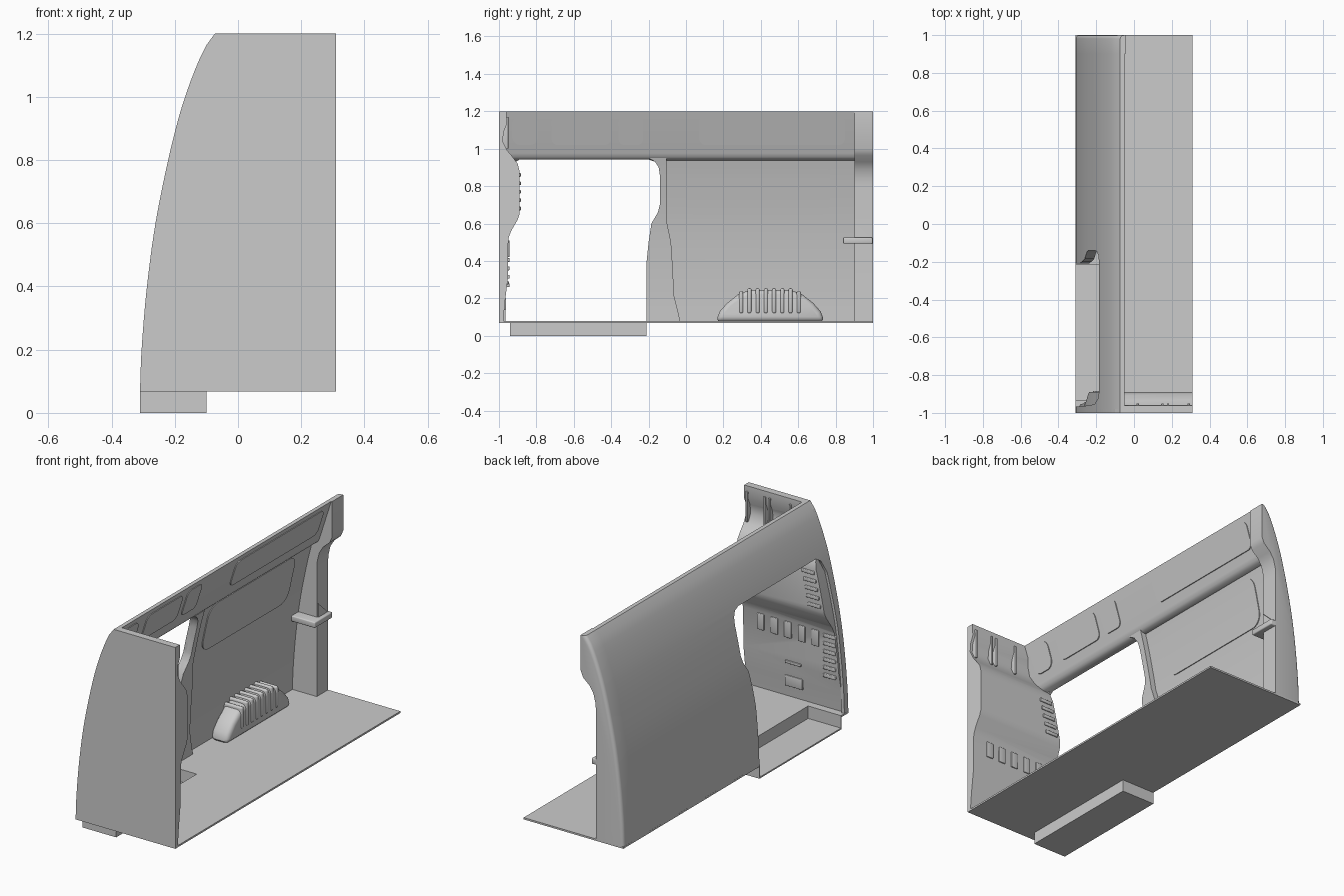
import bpy, bmesh, math
from mathutils import Vector

if "Cube" in bpy.data.objects:
    bpy.data.objects.remove(bpy.data.objects["Cube"])

# Outer side curve of the body, x as a smooth function of z
ZX = [(.07, -.31), (.2, -.305), (.4, -.288), (.6, -.261), (.8, -.221), (.94, -.186),
      (1.03, -.157), (1.1, -.13), (1.16, -.102), (1.2, -.073)]


def outer(z):
    n = len(ZX)
    i = next((k for k in range(n - 1) if z <= ZX[k + 1][0]), n - 2)

    def slope(k):
        a, b = ZX[max(k - 1, 0)], ZX[min(k + 1, n - 1)]
        return (b[1] - a[1]) / (b[0] - a[0])
    (z0, x0), (z1, x1) = ZX[i], ZX[i + 1]
    h = z1 - z0
    t = (z - z0) / h
    return ((2*t**3 - 3*t*t + 1) * x0 + (t**3 - 2*t*t + t) * h * slope(i)
            + (3*t*t - 2*t**3) * x1 + (t**3 - t*t) * h * slope(i + 1))


def curve(z0, z1, off=0.0, n=30):
    return [(outer(z0 + (z1 - z0) * i / n) + off, z0 + (z1 - z0) * i / n) for i in range(n + 1)]


def inner(z):
    return outer(z) + .018


def header(z):
    return -.122 + .32 * (z - .975)


def finish(ob, angle=35):
    bpy.ops.object.select_all(action='DESELECT')
    ob.select_set(True)
    bpy.context.view_layer.objects.active = ob
    for m in list(ob.modifiers):
        bpy.ops.object.modifier_apply(modifier=m.name)
    bpy.ops.object.shade_smooth_by_angle(angle=math.radians(angle))
    return ob


def make(name, bm):
    bmesh.ops.recalc_face_normals(bm, faces=bm.faces[:])
    me = bpy.data.meshes.new(name)
    bm.to_mesh(me)
    bm.free()
    ob = bpy.data.objects.new(name, me)
    bpy.context.collection.objects.link(ob)
    return ob


def prism(name, pts, axis, a, b, bevel=0):
    """Extrude a 2D outline along an axis from a to b."""
    bm = bmesh.new()
    k = 'xyz'.index(axis)

    def pos(p, v):
        c = list(p)
        c.insert(k, v)
        return Vector(c)
    lo, hi = ([bm.verts.new(pos(p, v)) for p in pts] for v in (a, b))
    bm.faces.new(lo)
    bm.faces.new(hi)
    for i in range(len(pts)):
        j = (i + 1) % len(pts)
        bm.faces.new((lo[i], lo[j], hi[j], hi[i]))
    ob = make(name, bm)
    if bevel:
        m = ob.modifiers.new('bevel', 'BEVEL')
        m.width, m.segments, m.limit_method = bevel, 3, 'ANGLE'
    return ob


def box(name, x0, x1, y0, y1, z0, z1, bevel=0):
    return finish(prism(name, [(x0, y0), (x1, y0), (x1, y1), (x0, y1)], 'z', z0, z1, bevel))


def boolean(ob, cutter, op):
    m = ob.modifiers.new('bool', 'BOOLEAN')
    m.object, m.operation, m.solver = cutter, op, 'EXACT'
    finish(ob)
    bpy.data.objects.remove(cutter)
    return ob


def pad(name, y0, y1, z0, z1, r, surf, h=.005):
    """Rounded raised panel that follows the surface x = surf(z)."""
    bm = bmesh.new()
    arc = [r * (1 - math.cos(math.pi / 2 * i / 6)) for i in range(7)]
    rows = [z0 + a for a in arc] + [(z0 + z1) / 2] + [z1 - a for a in reversed(arc)]
    prev = None
    for z in rows:
        d = max(0, r - min(z - z0, z1 - z))
        s = r - math.sqrt(max(0, r * r - d * d))
        ys = (y0 + s, y1 - s)
        cur = [bm.verts.new((surf(z) + o, y, z)) for o, y in
               ((-.004, ys[0]), (h, ys[0]), (h, ys[1]), (-.004, ys[1]))]
        if prev:
            for i in range(3):
                bm.faces.new((prev[i], prev[i + 1], cur[i + 1], cur[i]))
        else:
            bm.faces.new(cur)
        prev = cur
    bm.faces.new(prev)
    return finish(make(name, bm))


# Floor with the step notch
prism("floor", [(-.31, -1), (.31, -1), (.31, 1), (-.31, 1), (-.31, -.21), (-.10, -.21),
                (-.10, -.94), (-.31, -.94)], 'z', .068, .078)

# Sunken step tray, open to the outside
box("step_base", -.31, -.10, -.94, -.21, 0, .008)
box("step_riser", -.106, -.10, -.94, -.21, 0, .078)
box("step_front_side", -.31, -.10, -.94, -.934, 0, .078)
box("step_back_side", -.31, -.10, -.216, -.21, 0, .078)

# Side wall with roof header, cut by the sliding door opening
door_back = [(-.165, .93), (-.146, .9), (-.14, .86), (-.14, .70), (-.15, .66), (-.185, .6),
             (-.2, .5), (-.21, .4), (-.21, .05)]
section = curve(.075, 1.2) + [(-.05, 1.2), (-.122, .975), (-.13, .955), (-.145, .942)] \
    + curve(.938, .075, .018, 24)
wall = prism("side_wall", section, 'y', -.98, .9)
opening = [(-.965, .05), (-.965, .55), (-.955, .85), (-.925, .92), (-.89, .942), (-.2, .942)] + door_back
boolean(wall, prism("door_cutter", opening, 'x', -.5, -.1), 'DIFFERENCE')

# Pillar behind the door opening
pillar = prism("door_pillar", curve(.06, .96, .005, 20) + curve(.96, .06, .05, 20), 'y', -.3, .05)
outline = [(-.2, .95)] + door_back[:-1] + [(-.21, .076), (-.03, .076), (-.065, .22), (-.07, .35),
                                          (-.08, .5), (-.105, .62), (-.105, .95)]
boolean(pillar, prism("pillar_cutter", outline, 'x', -.5, .1), 'INTERSECT')

# Rear door frame, with a rounded outer corner
frame = prism("rear_frame", curve(.075, 1.2) + [(-.045, 1.2), (-.045, 1.0), (-.06, .965), (-.1, .93),
              (-.125, .89), (-.137, .84), (-.14, .8), (-.14, .075)], 'y', .9, 1)
bm = bmesh.new()
bm.from_mesh(frame.data)
rim = [e for e in bm.edges if all(v.co.y > .99 and abs(v.co.x - outer(v.co.z)) < .001 for v in e.verts)
       and abs(e.verts[0].co.z - e.verts[1].co.z) > .01]
bmesh.ops.bevel(bm, geom=rim, offset=.018, segments=3, profile=.5, affect='EDGES')
bm.to_mesh(frame.data)
bm.free()
finish(frame)
box("rear_latch_strip", -.26, -.11, .84, .998, .492, .525, .006)
prism("rear_latch_gusset", [(.905, .525), (.985, .525), (.905, .6)], 'x', -.15, -.132)

# Raised panels on header and wall
for i, (y0, y1, r) in enumerate([(.07, .85, .035), (-.36, -.23, .03), (-.72, -.40, .035), (-.93, -.79, .045)]):
    pad(f"header_panel_{i + 1}", y0, y1, 1.02, 1.172, r, header)
pad("window_panel", 0, .77, .64, .92, .07, inner)

# Wheel arch and its ribs
arch = [(.16, .076), (.18, .13), (.22, .175), (.28, .222), (.34, .245), (.56, .245), (.62, .222),
        (.68, .175), (.72, .13), (.74, .076)]
finish(prism("wheel_arch", arch, 'x', -.29, -.18, .025))
for i in range(8):
    y = .295 + i * .044
    box(f"arch_rib_{i + 1}", -.29, -.175, y - .011, y + .011, .12, .254 if 0 < i < 7 else .24, .009)

# Front partition: flat outer panel plus shaped inner trim
prism("partition_panel", curve(.075, 1.2) + [(.31, 1.2), (.31, .075)], 'y', -1, -.98)
trim = prism("partition_trim", [(-.99, .07), (-.978, .07), (-.968, .18), (-.953, .3), (-.95, .52), (-.935, .56),
             (-.9, .62), (-.89, .65), (-.89, .88), (-.9, .92), (-.93, .96), (-.955, .99), (-.98, 1.04),
             (-.975, 1.09), (-.958, 1.13), (-.96, 1.21), (-.99, 1.21)], 'x', -.4, .31)
boolean(trim, prism("trim_cutter", curve(.075, 1.2, .015) + [(.4, 1.2), (.4, .075)], 'y', -1.1, -.5), 'INTERSECT')

# Partition details: tabs, side ribs, upper ribs, handle and hatch
for i in range(5):
    x = -.14 + i * .085
    box(f"partition_tab_{i + 1}", x - .022, x + .022, -.96, -.944, .42, .51, .004)
for i in range(6):
    z = .27 + i * .045
    box(f"partition_side_rib_{i + 1}", -.265, -.19, -.97, -.943, z - .01, z + .01, .004)
for i in range(5):
    z = .68 + i * .045
    x = outer(z) + .03
    box(f"partition_upper_rib_{i + 1}", x, x + .08, -.9, -.883, z - .01, z + .01, .004)
for i, x in enumerate((.02, .15, .18, .29)):
    box(f"header_rib_{i + 1}", x - .006, x + .006, -.99, -.95, 1.0, 1.17, .003)
box("partition_handle", -.05, .05, -.97, -.947, .275, .29, .003)
box("partition_hatch", -.05, .06, -.98, -.962, .14, .2, .003)
